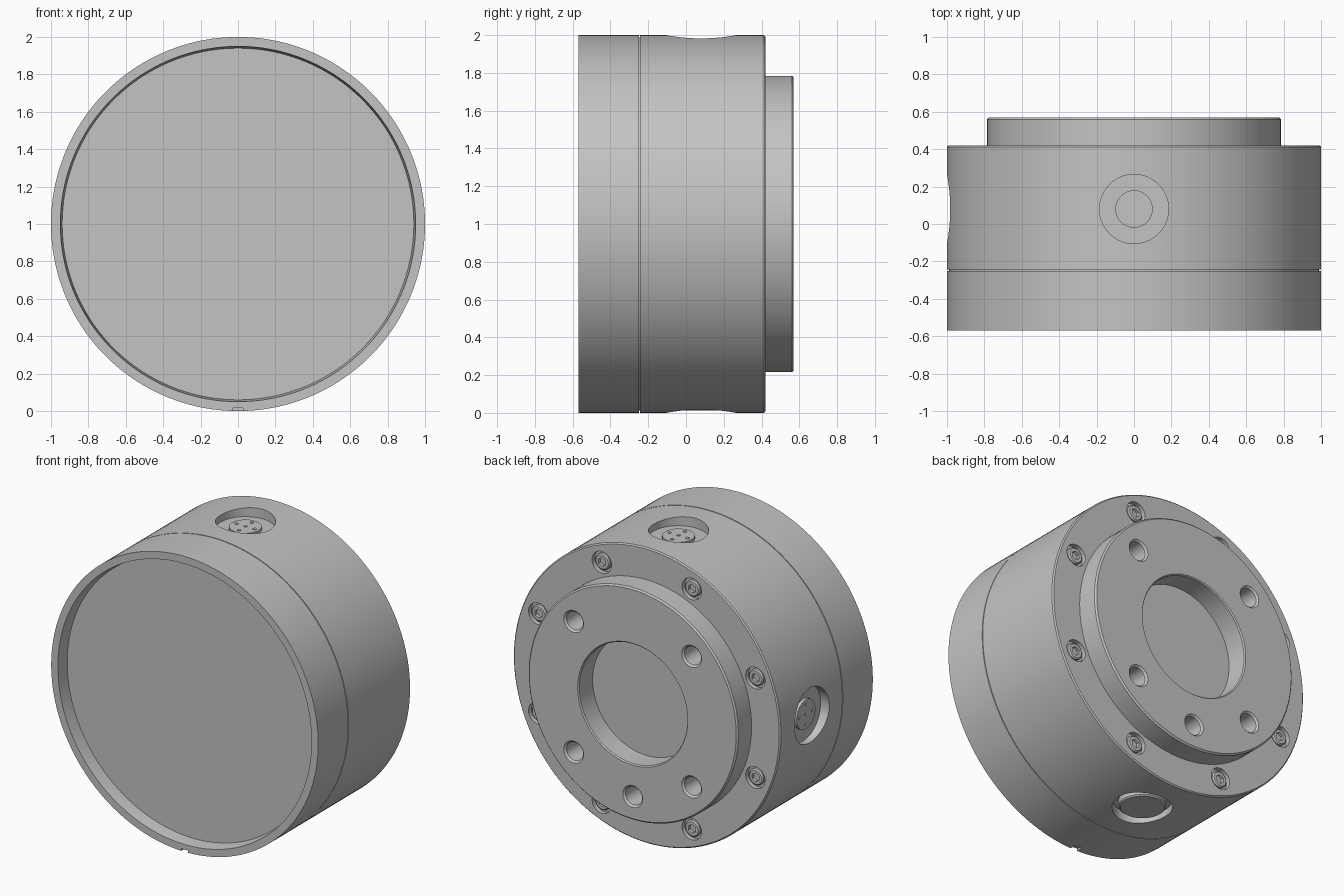
import bpy, bmesh
from math import pi, cos, sin
from mathutils import Vector, Matrix

if "Cube" in bpy.data.objects:
    bpy.data.objects.remove(bpy.data.objects["Cube"], do_unlink=True)

grey = bpy.data.materials.new("satin_grey")
grey.use_nodes = True
grey.diffuse_color = (0.55, 0.55, 0.55, 1)
grey.node_tree.nodes["Principled BSDF"].inputs["Base Color"].default_value = (0.55, 0.55, 0.55, 1)

BACK = Vector((0, 1, 0))
AXIS_Z = 1.0      # height of the main axis
PORT_Y = 0.08     # position of the side ports along the axis


def place(origin, direction):
    """Matrix that puts local z along a direction at an origin."""
    return Matrix.Translation(origin) @ direction.to_track_quat('Z', 'Y').to_matrix().to_4x4()


def on_back(angle, radius, y):
    """Placement on a bolt circle, facing the back."""
    return place(Vector((radius * cos(angle), y, AXIS_Z + radius * sin(angle))), BACK)


def lathe(bm, profile, matrix, segs, closed):
    """Turn (radius, height) points into a solid."""
    rings = []
    for r, h in profile:
        angles = [2 * pi * (i + 0.5) / segs for i in range(segs)]
        rings.append([bm.verts.new(matrix @ Vector((r * cos(a), r * sin(a), h))) for a in angles])
    pairs = list(zip(rings, rings[1:]))
    if closed:
        pairs.append((rings[-1], rings[0]))
    else:
        bm.faces.new(rings[0])
        bm.faces.new(rings[-1])
    for a, b in pairs:
        for i in range(segs):
            j = (i + 1) % segs
            bm.faces.new((a[i], a[j], b[j], b[i]))


def solid(name, profile, matrices, segs=32, closed=False):
    bm = bmesh.new()
    for m in matrices:
        lathe(bm, profile, m, segs, closed)
    bmesh.ops.recalc_face_normals(bm, faces=bm.faces)
    mesh = bpy.data.meshes.new(name)
    bm.to_mesh(mesh)
    bm.free()
    mesh.materials.append(grey)
    obj = bpy.data.objects.new(name, mesh)
    bpy.context.collection.objects.link(obj)
    return obj


def select(obj):
    bpy.ops.object.select_all(action='DESELECT')
    obj.select_set(True)
    bpy.context.view_layer.objects.active = obj


def cut(target, profile, matrices, segs=32):
    """Subtract turned solids from a part."""
    cutter = solid("cutter", profile, matrices, segs)
    cutter.hide_render = True
    mod = target.modifiers.new("cut", 'BOOLEAN')
    mod.operation = 'DIFFERENCE'
    mod.solver = 'EXACT'
    mod.object = cutter
    select(target)
    bpy.ops.object.modifier_apply(modifier=mod.name)
    bpy.data.objects.remove(cutter, do_unlink=True)


main = [place(Vector((0, 0, AXIS_Z)), BACK)]
parts = []

# Port placements: top, right side and bottom, each facing outwards
ports = [place(Vector((d.x, PORT_Y, AXIS_Z + d.z)), d)
         for d in (Vector((0, 0, 1)), Vector((-1, 0, 0)), Vector((0, 0, -1)))]
sockets, plug_port = ports[:2], ports[2:]

# Rear housing with chamfered back edge and a thin seam step at the front
housing = solid("rear_housing", [(0.988, -0.255), (0.988, -0.244), (1, -0.244),
                                 (1, 0.412), (0.992, 0.42)], main, 160)
cut(housing, [(0.185, -0.065), (0.185, 0.1)], ports, 64)
screws = [on_back(pi / 8 + i * pi / 4, 0.88, 0.42) for i in range(8)]
cut(housing, [(0.073, -0.03), (0.073, 0.05)], screws)
parts.append(housing)

# Front bezel ring with a small drain notch at the bottom
bezel = solid("front_bezel", [(0.94, -0.25), (0.94, -0.485), (0.95, -0.57),
                              (1, -0.57), (1, -0.25)], main, 160, closed=True)
cut(bezel, [(0.036, -0.02), (0.036, 0.04)],
    [place(Vector((0, -0.57, -0.01)), BACK)], 4)
parts.append(bezel)

# Recessed front window
parts.append(solid("front_window", [(0.941, -0.484), (0.941, -0.254)], main, 160))

# Mounting flange with central bore and five bolt holes
flange = solid("mounting_flange", [(0.405, 0.415), (0.405, 0.562), (0.412, 0.57),
                                   (0.775, 0.57), (0.785, 0.56), (0.785, 0.415)],
               main, 128, closed=True)
holes = [on_back(a * pi / 4, 0.625, 0.57) for a in (1, 3, 5, 6, 7)]
cut(flange, [(0.062, -0.2), (0.062, -0.012), (0.086, 0.012)], holes)
parts.append(flange)

# Cap screws sunk in the back ring, with hex sockets
heads = solid("cap_screws", [(0.055, -0.032), (0.055, -0.012), (0.047, -0.004)], screws)
cut(heads, [(0.03, -0.025), (0.03, 0.05)], screws, 6)
parts.append(heads)

# Round connectors with five contacts
parts.append(solid("connector_discs", [(0.1, -0.07), (0.1, -0.045)], sockets, 48))
spots = [(0, 0), (0.068, 0), (-0.068, 0), (0, 0.068), (0, -0.068)]
pins = [m @ Matrix.Translation((x, y, 0)) for m in sockets for x, y in spots]
parts.append(solid("connector_pins", [(0.012, -0.05), (0.012, -0.041)], pins, 12))

# Bottom port plug
parts.append(solid("port_plug", [(0.145, -0.07), (0.145, -0.02), (0.135, -0.012)], plug_port, 48))

for part in parts:
    select(part)
    bpy.ops.object.shade_smooth_by_angle(angle=pi / 6)
